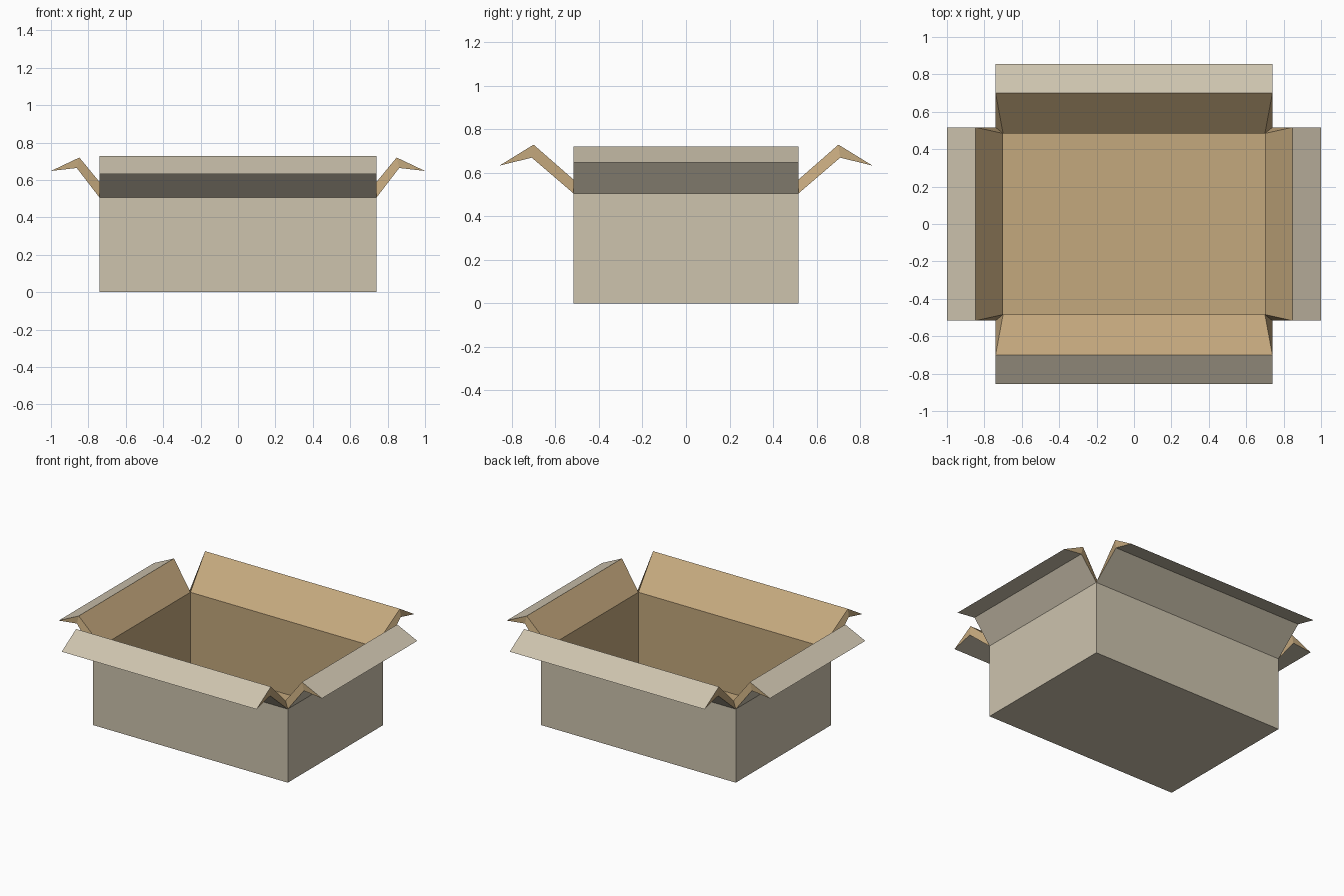
import bpy
import math

if "Cube" in bpy.data.objects:
    bpy.data.objects.remove(bpy.data.objects["Cube"])


def material(name, srgb):
    m = bpy.data.materials.new(name)
    lin = [((c / 255 + 0.055) / 1.055) ** 2.4 for c in srgb]
    m.diffuse_color = (*lin, 1)
    m.use_nodes = True
    m.node_tree.nodes["Principled BSDF"].inputs["Base Color"].default_value = m.diffuse_color
    return m


OUTSIDE = material("printed greige card", (205, 195, 174))
INSIDE = material("raw tan card", (196, 168, 125))


def build(name, verts, faces, inside):
    """Make a mesh object; faces whose index is in `inside` are tan."""
    me = bpy.data.meshes.new(name)
    me.from_pydata(verts, [], faces)
    me.materials.append(OUTSIDE)
    me.materials.append(INSIDE)
    for p in me.polygons:
        p.material_index = 1 if p.index in inside else 0
    me.update()
    ob = bpy.data.objects.new(name, me)
    bpy.context.collection.objects.link(ob)
    return ob


# Key sizes: outer and inner half widths, rim heights
OX, OY, OZ = 0.74, 0.517, 0.505
IX, IY, IZ = 0.70, 0.484, 0.54
FLOOR = 0.035


def ring(x, y, z):
    return [(-x, -y, z), (x, -y, z), (x, y, z), (-x, y, z)]


# Box body: outer shell and cavity; the sloping rim is covered by the flaps
verts = ring(OX, OY, 0) + ring(OX, OY, OZ) + ring(IX, IY, FLOOR) + ring(IX, IY, IZ)
faces = [(3, 2, 1, 0), (8, 9, 10, 11)]
inside = {1}
for i in range(4):
    j = (i + 1) % 4
    faces.append((i, j, j + 4, i + 4))
    inside.add(len(faces))
    faces.append((j + 8, i + 8, i + 12, j + 12))
build("box_body", verts, faces, inside)


def flap(name, profile, angle):
    """Folded flap: profile rows are (half width, distance out, height)."""
    c, s = round(math.cos(angle)), round(math.sin(angle))
    verts = []
    for side in (-1, 1):
        for w, d, z in profile:
            x, y = side * w, -d
            verts.append((c * x - s * y, s * x + c * y, z))
    # 0 outer hinge, 1 inner hinge, 2 fold top, 3 tip, 4 fold underside
    faces = [(1, 6, 7, 2),                   # inner face
             (2, 7, 8, 3),                   # turned-down top
             (3, 8, 9, 4), (4, 9, 5, 0),     # undersides
             (0, 1, 2, 4), (2, 3, 4),        # left end
             (5, 9, 7, 6), (7, 9, 8)]        # right end
    build(name, verts, faces, {0, 4, 5, 6, 7})


# Long flaps (front, back) and short flaps (right, left)
long_flap = [(OX, OY, OZ), (IX, IY, IZ), (OX, 0.70, 0.729),
             (OX, 0.856, 0.633), (OX, 0.708, 0.669)]
short_flap = [(OY, OX, OZ), (IY, IX, IZ), (OY, 0.848, 0.72),
              (OY, 1.0, 0.648), (OY, 0.862, 0.664)]
for k, (name, prof) in enumerate([("front_flap", long_flap), ("right_flap", short_flap),
                                  ("back_flap", long_flap), ("left_flap", short_flap)]):
    flap(name, prof, k * math.pi / 2)
